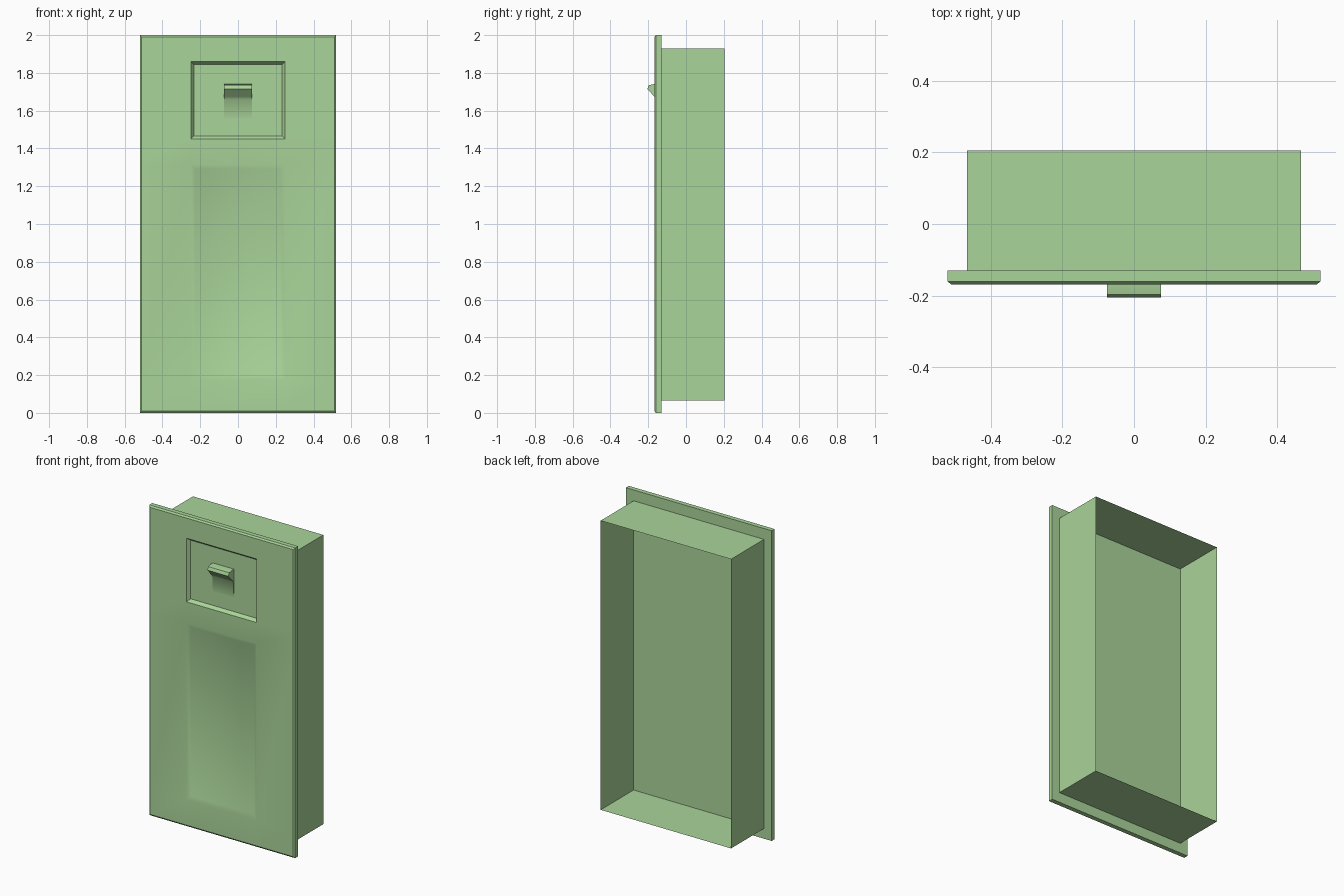
import bpy, bmesh
from mathutils import Vector

if "Cube" in bpy.data.objects:
    bpy.data.objects.remove(bpy.data.objects["Cube"])

mat = bpy.data.materials.new("green_paint")
mat.diffuse_color = (0.40, 0.66, 0.32, 1)
mat.use_nodes = True
mat.node_tree.nodes["Principled BSDF"].inputs["Base Color"].default_value = mat.diffuse_color


def finish(bm, name, angle=None):
    bmesh.ops.recalc_face_normals(bm, faces=bm.faces[:])
    me = bpy.data.meshes.new(name)
    bm.to_mesh(me)
    bm.free()
    ob = bpy.data.objects.new(name, me)
    bpy.context.collection.objects.link(ob)
    me.materials.append(mat)
    if angle:
        bpy.ops.object.select_all(action='DESELECT')
        ob.select_set(True)
        bpy.context.view_layer.objects.active = ob
        bpy.ops.object.shade_smooth_by_angle(angle=angle)
    return ob


def ring(bm, hx, z0, z1, y):
    return [bm.verts.new((x, y, z)) for x, z in
            ((-hx, z0), (hx, z0), (hx, z1), (-hx, z1))]


def bridge(bm, a, b):
    for i in range(4):
        j = (i + 1) % 4
        bm.faces.new((a[i], a[j], b[j], b[i]))


# Front plate: gridded face with two sunken panels and a chamfered rim
FRONT, RIM, BACK = -0.168, -0.16, -0.13
xs = (-0.51, -0.25, 0.25, 0.51)
zs = (0.01, 0.175, 1.315, 1.45, 1.86, 1.99)
panels = {1: (0.025, 0.012), 3: (0.016, 0.02)}   # row: (slope width, depth)
bm = bmesh.new()
g = [[bm.verts.new((x, FRONT, z)) for x in xs] for z in zs]
for r in range(5):
    for c in range(3):
        quad = [g[r][c], g[r][c + 1], g[r + 1][c + 1], g[r + 1][c]]
        if c == 1 and r in panels:
            w, d = panels[r]
            floor = ring(bm, 0.25 - w, zs[r] + w, zs[r + 1] - w, FRONT + d)
            bridge(bm, quad, floor)
            bm.faces.new(floor)
        else:
            bm.faces.new(quad)
border = [e for e in bm.edges if e.is_boundary]
for y, grow in ((RIM, 0.01), (BACK, 0.0)):
    new = bmesh.ops.extrude_edge_only(bm, edges=border)["geom"]
    for v in (n for n in new if isinstance(n, bmesh.types.BMVert)):
        v.co.y = y
        if abs(abs(v.co.x) - 0.51) < 1e-4:
            v.co.x += grow if v.co.x > 0 else -grow
        if abs(v.co.z - 0.01) < 1e-4:
            v.co.z -= grow
        elif abs(v.co.z - 1.99) < 1e-4:
            v.co.z += grow
    border = [e for e in new if isinstance(e, bmesh.types.BMEdge) and e.is_boundary]
bmesh.ops.contextual_create(bm, geom=border)
finish(bm, "front_plate", 0.55)

# Housing: thin-walled sleeve behind the plate, open at the back
bm = bmesh.new()
bridge(bm, ring(bm, 0.465, 0.065, 1.93, BACK), ring(bm, 0.465, 0.065, 1.93, 0.205))
finish(bm, "housing_walls")

# Pull handle: side profile (y, z) swept across its width
profile = [(-0.147, 1.74), (-0.17, 1.74), (-0.197, 1.735), (-0.205, 1.715),
           (-0.168, 1.675), (-0.155, 1.66), (-0.149, 1.56), (-0.147, 1.56)]
bm = bmesh.new()
face = bm.faces.new([bm.verts.new((-0.075, y, z)) for y, z in profile])
side = bmesh.ops.extrude_face_region(bm, geom=[face])["geom"]
bmesh.ops.translate(bm, vec=Vector((0.15, 0, 0)),
                    verts=[v for v in side if isinstance(v, bmesh.types.BMVert)])
finish(bm, "pull_handle", 0.7)
